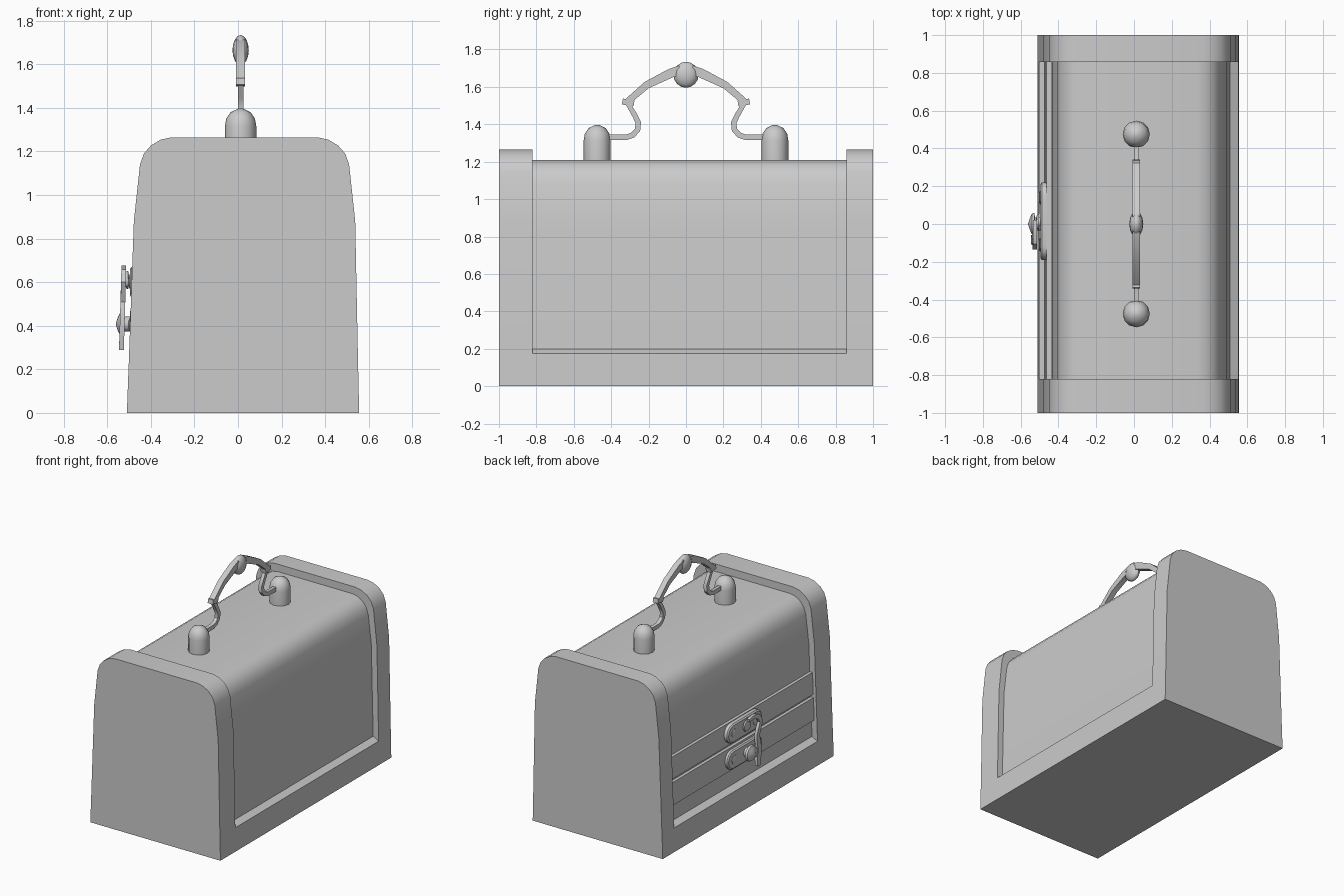
import bpy, bmesh, math

if "Cube" in bpy.data.objects:
    bpy.data.objects.remove(bpy.data.objects["Cube"])


def loft(name, rings, smooth=True):
    """Skin a list of equal-length point rings and cap both ends."""
    bm = bmesh.new()
    vs = [[bm.verts.new(p) for p in r] for r in rings]
    n = len(rings[0])
    for a, b in zip(vs, vs[1:]):
        for i in range(n):
            j = (i + 1) % n
            bm.faces.new((a[i], a[j], b[j], b[i]))
    bm.faces.new(vs[0])
    bm.faces.new(vs[-1])
    bmesh.ops.remove_doubles(bm, verts=bm.verts, dist=1e-5)
    bmesh.ops.recalc_face_normals(bm, faces=bm.faces)
    me = bpy.data.meshes.new(name)
    bm.to_mesh(me)
    bm.free()
    ob = bpy.data.objects.new(name, me)
    bpy.context.collection.objects.link(ob)
    if smooth:
        bpy.ops.object.select_all(action='DESELECT')
        bpy.context.view_layer.objects.active = ob
        ob.select_set(True)
        bpy.ops.object.shade_smooth_by_angle(angle=math.radians(35))
    return ob


def lathe_z(name, cx, cy, prof, sides=12, sx=1.0):
    """Turn (radius, z) points around a vertical axis."""
    ang = [2 * math.pi * i / sides for i in range(sides)]
    return loft(name, [[(cx + sx * r * math.cos(a), cy + r * math.sin(a), z)
                        for a in ang] for r, z in prof])


def lathe_x(name, cy, cz, prof, sides=12):
    """Turn (radius, x) points around an axis along x."""
    ang = [2 * math.pi * i / sides for i in range(sides)]
    return loft(name, [[(x, cy + r * math.cos(a), cz + r * math.sin(a))
                        for a in ang] for r, x in prof])


def ribbon(name, path, width):
    """Rectangular bar along (x, y, z, thickness) points in a y-z plane."""
    rings = []
    for i, (x, y, z, t) in enumerate(path):
        p, q = path[max(i - 1, 0)], path[min(i + 1, len(path) - 1)]
        dy, dz = q[1] - p[1], q[2] - p[2]
        d = math.hypot(dy, dz)
        ny, nz = -dz / d * t / 2, dy / d * t / 2
        w = width / 2
        rings.append([(x - w, y - ny, z - nz), (x + w, y - ny, z - nz),
                      (x + w, y + ny, z + nz), (x - w, y + ny, z + nz)])
    return loft(name, rings)


# Body: end frames and base with a recessed centre section, one loft along y
outer = [(0.533, 0), (0.528, 0.175), (0.527, 0.2), (0.508, 0.88), (0.48, 1.14),
         (0.462, 1.19), (0.43, 1.227), (0.385, 1.254), (0.335, 1.265)]
inner = [(0.533, 0), (0.528, 0.175), (0.483, 0.2), (0.462, 0.88), (0.437, 1.09),
         (0.42, 1.14), (0.39, 1.177), (0.35, 1.201), (0.305, 1.21)]


def centre(z):
    return 0.023 + 0.007 * min(z / 0.88, 1)


def section(half, y):
    right = [(centre(z) + h, y, z) for h, z in half]
    left = [(centre(z) - h, y, z) for h, z in reversed(half)]
    return right + left


Y0, Y1 = -0.82, 0.857
loft("case_body", [section(outer, -1), section(outer, Y0), section(inner, Y0),
                   section(inner, Y1), section(outer, Y1), section(outer, 1)])


# Two raised bands across the latch side
def side_x(z):
    return -0.46 + 0.028 * (z - 0.2) / 0.68


for name, z0, z1 in (("lower_band", 0.325, 0.49), ("upper_band", 0.515, 0.675)):
    loft(name, [[(side_x(z0) + 0.01, y, z0), (side_x(z0) - 0.022, y, z0),
                 (side_x(z1) - 0.022, y, z1), (side_x(z1) + 0.01, y, z1)]
                for y in (Y0, Y1)], False)


# Latch plates with rounded ends, and their screws
def stadium(x, cy, cz, half, r, steps=8):
    pts = []
    for s, a0 in ((1, -90), (-1, 90)):
        for i in range(steps + 1):
            a = math.radians(a0 + 180 * i / steps)
            pts.append((x, cy + s * half + r * math.cos(a), cz + r * math.sin(a)))
    return pts


for name, cz in (("lower_latch", 0.405), ("upper_latch", 0.6)):
    loft(name + "_plate", [stadium(-0.455, 0.015, cz, 0.135, 0.07),
                           stadium(-0.488, 0.015, cz, 0.135, 0.07),
                           stadium(-0.496, 0.015, cz, 0.135, 0.06)])
    for s in (-1, 1):
        lathe_x(name + "_screw", 0.015 + s * 0.125, cz,
                [(0.036, -0.49), (0.036, -0.498), (0.015, -0.504)], 6)

# Catch knob, hook pivot and the swinging hook
lathe_x("catch_knob", 0.012, 0.61, [(0.026, -0.49), (0.026, -0.502), (0.042, -0.504),
                                    (0.038, -0.514), (0.015, -0.519)])
lathe_x("hook_pivot", 0.0, 0.408, [(0.035, -0.49), (0.035, -0.525), (0.06, -0.526),
                                   (0.055, -0.54), (0.03, -0.552), (0.006, -0.56)])
hook = [(0.02, 0.655, 0.02), (-0.04, 0.662, 0.03), (-0.095, 0.645, 0.035),
        (-0.118, 0.6, 0.035), (-0.095, 0.555, 0.035), (-0.075, 0.51, 0.035),
        (-0.085, 0.455, 0.04), (-0.09, 0.4, 0.045), (-0.08, 0.345, 0.045),
        (-0.075, 0.29, 0.035)]
ribbon("latch_hook", [(-0.524 - 0.03 * (0.66 - z), y, z, t) for y, z, t in hook], 0.022)
ribbon("hook_web", [(-0.53, 0.0, 0.405, 0.07), (-0.53, -0.09, 0.39, 0.06)], 0.018)

# Carry handle: mounts, curved stems, collars, grip arms and centre ball
HX = 0.012
mount = [(0.072, 1.2), (0.072, 1.315), (0.066, 1.35), (0.046, 1.38), (0.012, 1.396)]
stem = [(0.45, 1.33, 0.03), (0.32, 1.33, 0.03), (0.285, 1.342, 0.03),
        (0.259, 1.37, 0.03), (0.255, 1.41, 0.03), (0.275, 1.45, 0.028),
        (0.31, 1.51, 0.025)]
arm = [(0.03, 1.69, 0.05), (0.08, 1.674, 0.05), (0.21, 1.61, 0.04), (0.315, 1.52, 0.034)]
for s, side in ((-1, "front"), (1, "back")):
    lathe_z(side + "_handle_mount", HX, s * 0.475, mount)
    ribbon(side + "_handle_stem", [(HX, s * y, z, t) for y, z, t in stem], 0.026)
    ribbon(side + "_handle_arm", [(HX, s * y, z, t) for y, z, t in arm], 0.042)
    ribbon(side + "_handle_collar", [(HX, s * 0.278, 1.512, 0.03),
                                     (HX, s * 0.34, 1.522, 0.032)], 0.042)
ball = [(max(0.068 * math.sin(math.pi * i / 8), 0.004),
         1.665 - 0.069 * math.cos(math.pi * i / 8)) for i in range(9)]
lathe_z("handle_ball", HX, 0, ball, 12, 0.55)
